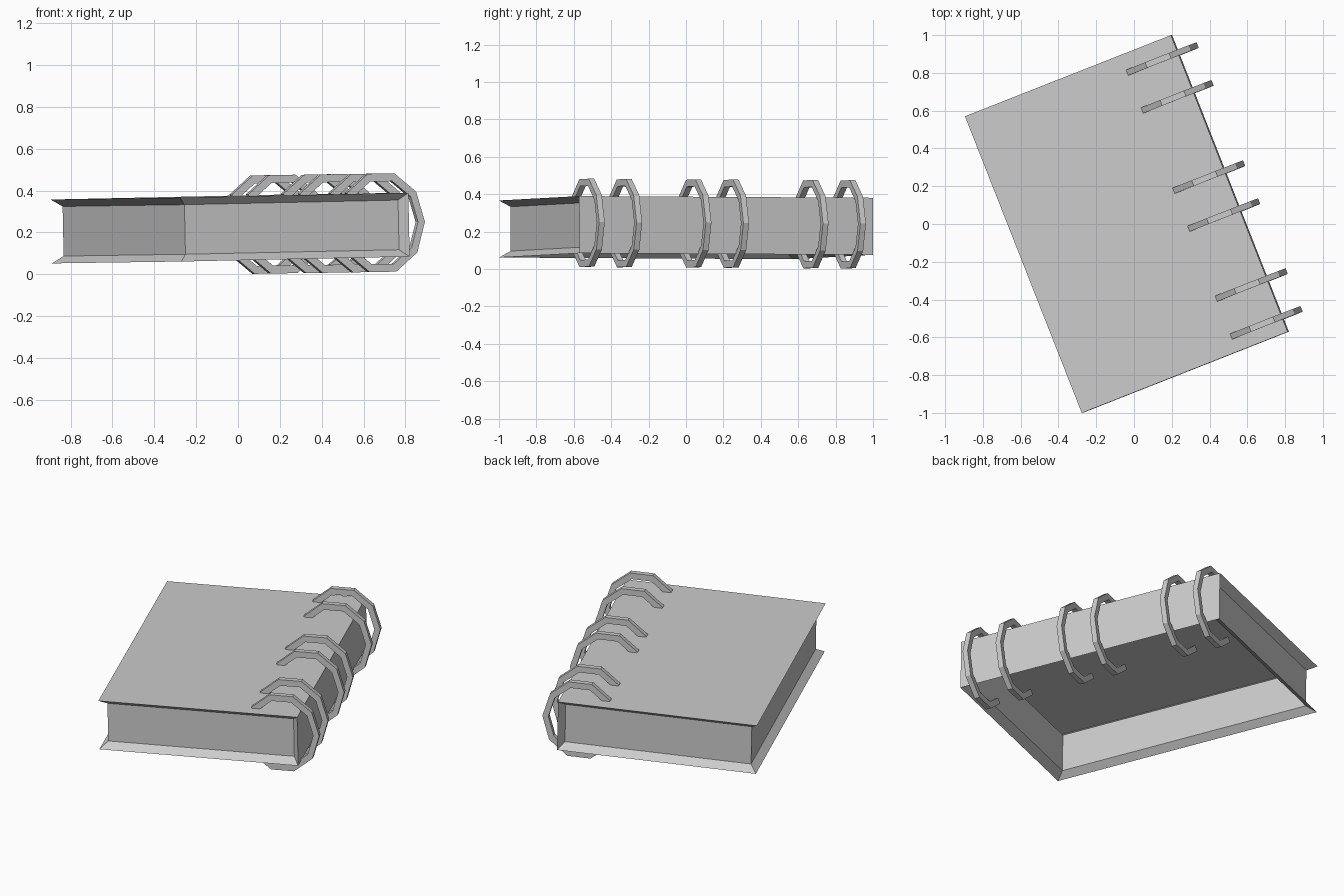
import bpy, bmesh
from math import radians, cos, sin, pi
from mathutils import Matrix

if "Cube" in bpy.data.objects:
    bpy.data.objects.remove(bpy.data.objects["Cube"])

# Slightly tilted placement shared by all parts
PLACE = (Matrix.Translation((-0.0375, 0, 0.221)) @ Matrix.Rotation(radians(21.5), 4, 'Z')
         @ Matrix.Rotation(-0.02, 4, 'Y') @ Matrix.Rotation(-0.0053, 4, 'X'))
HX, HY, HZ = 0.586, 0.844, 0.1525


def finish(name, bm):
    me = bpy.data.meshes.new(name)
    bm.to_mesh(me)
    bm.free()
    ob = bpy.data.objects.new(name, me)
    ob.matrix_world = PLACE
    bpy.context.collection.objects.link(ob)


# Book: box whose three open sides are inset and pushed in to form the pages
bm = bmesh.new()
bmesh.ops.create_cube(bm, size=2)
bmesh.ops.scale(bm, vec=(HX, HY, HZ), verts=bm.verts)
bm.normal_update()
sides = [f for f in bm.faces if f.normal.x < -0.9 or abs(f.normal.y) > 0.9]
bmesh.ops.inset_region(bm, faces=sides, thickness=0.034, use_boundary=True, use_even_offset=True)
for v in {v for f in sides for v in f.verts}:
    v.co.y = 0.794 if v.co.y > 0 else -0.794
    v.co.z = HZ - 0.034 if v.co.z > 0 else 0.034 - HZ
    v.co.x = HX - 0.034 if v.co.x > 0 else 0.041 - HX
bm.normal_update()
# The underside is open
bottom = [f for f in bm.faces if all(abs(v.co.z + HZ) < 1e-4 for v in f.verts)]
bmesh.ops.delete(bm, geom=bottom, context='FACES')
finish("book_cover_and_pages", bm)


# Binding rings: open ten-sided bands ending inside the covers
def ring(name, y, width=0.032):
    bm = bmesh.new()
    sections = []
    for i in range(-4, 5):
        a = i * pi / 5
        pts = []
        for s, w in ((1, -0.5), (1, 0.5), (0.84, 0.5), (0.84, -0.5)):
            pts.append(bm.verts.new((0.476 + 0.22 * s * cos(a), y + w * width,
                                     0.012 + 0.247 * s * sin(a))))
        sections.append(pts)
    for p, q in zip(sections, sections[1:]):
        for k in range(4):
            n = (k + 1) % 4
            bm.faces.new((p[k], p[n], q[n], q[k]))
    bm.faces.new(sections[0])
    bm.faces.new(sections[-1])
    bmesh.ops.recalc_face_normals(bm, faces=bm.faces)
    finish(name, bm)


for i, y in enumerate((0.744, 0.529, 0.072, -0.144, -0.542, -0.757)):
    ring(f"binding_ring_{i + 1}", y)
